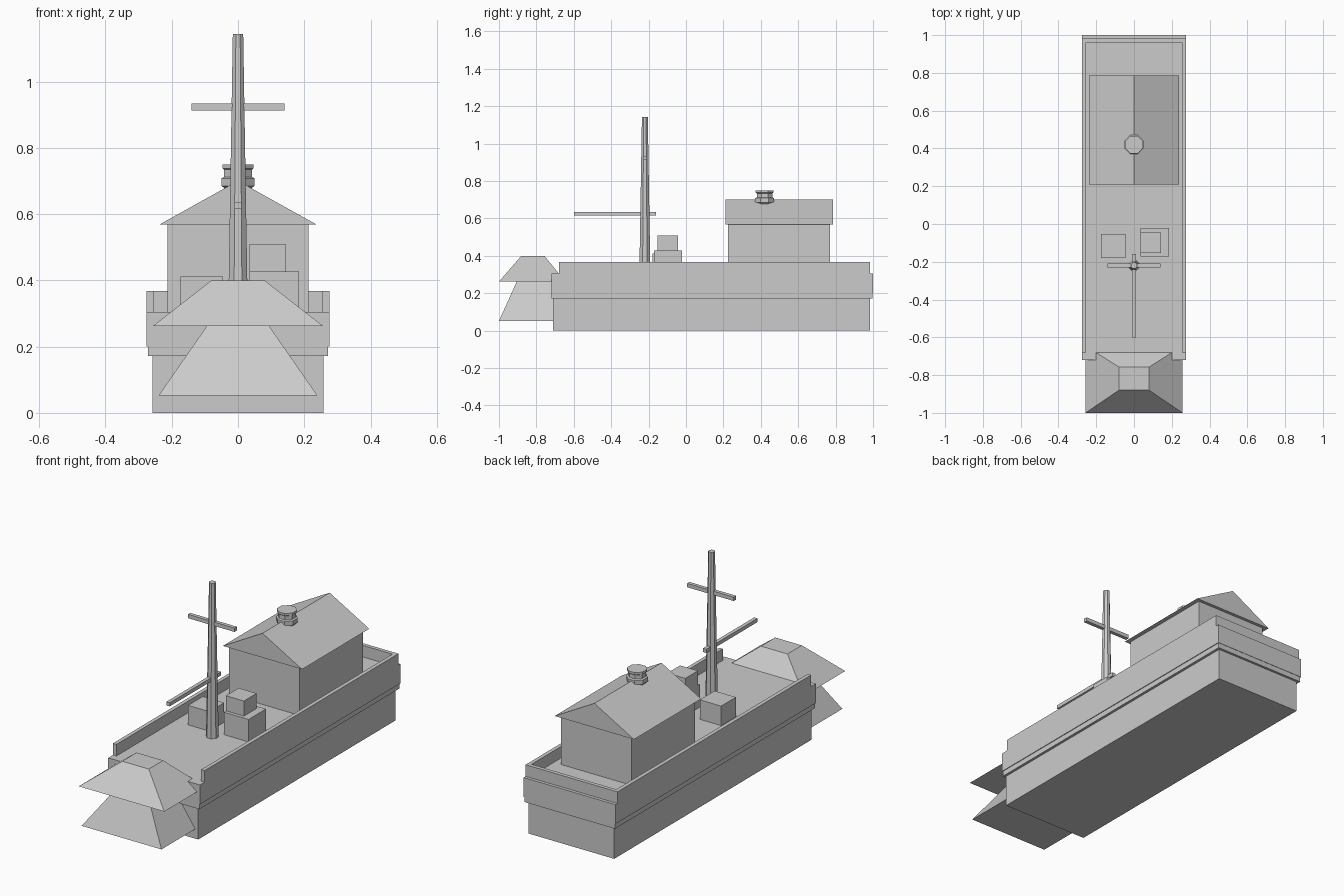
import bpy, math

if "Cube" in bpy.data.objects:
    bpy.data.objects.remove(bpy.data.objects["Cube"])


def mesh(name, verts, faces):
    me = bpy.data.meshes.new(name)
    me.from_pydata(verts, [], faces)
    me.validate()
    ob = bpy.data.objects.new(name, me)
    bpy.context.collection.objects.link(ob)
    return ob


def frustum(name, rect0, z0, rect1, z1):
    """Solid between two rectangles (x0, x1, y0, y1)."""
    verts = []
    for (a, b, c, d), z in ((rect0, z0), (rect1, z1)):
        verts += [(a, c, z), (b, c, z), (b, d, z), (a, d, z)]
    faces = [(3, 2, 1, 0), (4, 5, 6, 7)]
    faces += [(i, (i + 1) % 4, (i + 1) % 4 + 4, i + 4) for i in range(4)]
    return mesh(name, verts, faces)


def box(name, x0, x1, y0, y1, z0, z1):
    r = (x0, x1, y0, y1)
    return frustum(name, r, z0, r, z1)


def turned(name, profile, x, y, sides=8):
    """Faceted solid from (radius, z) rings."""
    verts, n = [], sides
    for r, z in profile:
        for i in range(n):
            a = 2 * math.pi * (i + 0.5) / n
            verts.append((x + r * math.cos(a), y + r * math.sin(a), z))
    faces = [tuple(reversed(range(n))),
             tuple(range(len(verts) - n, len(verts)))]
    for k in range(len(profile) - 1):
        for i in range(n):
            j = (i + 1) % n
            faces.append((k * n + i, k * n + j, (k + 1) * n + j, (k + 1) * n + i))
    return mesh(name, verts, faces)


# Hull
box("lower_hull", -0.258, 0.258, -0.71, 0.985, 0, 0.172)
box("hull_strake", -0.272, 0.272, -0.72, 0.998, 0.172, 0.20)
box("upper_hull", -0.276, 0.276, -0.72, 1.0, 0.20, 0.305)

# Railing, open at the bow
for side, s in (("left", -1), ("right", 1)):
    xs = sorted((s * 0.255, s * 0.276))
    box(side + "_rail", *xs, -0.68, 0.962, 0.305, 0.368)
box("stern_rail", -0.276, 0.276, 0.962, 0.983, 0.305, 0.368)

# Stacked bow blocks
frustum("bow_lower", (-0.24, 0.24, -1.0, -0.64), 0.052,
        (-0.094, 0.094, -0.905, -0.70), 0.262)
frustum("bow_upper", (-0.257, 0.257, -1.0, -0.645), 0.262,
        (-0.08, 0.08, -0.88, -0.757), 0.40)

# Cabin with gable roof
box("cabin_walls", -0.213, 0.213, 0.225, 0.77, 0.305, 0.568)
frustum("cabin_roof", (-0.238, 0.238, 0.21, 0.787), 0.568,
        (-0.0005, 0.0005, 0.21, 0.787), 0.70)

# Chimney
turned("chimney", [(0.046, 0.64), (0.046, 0.68), (0.054, 0.685), (0.054, 0.708),
                   (0.045, 0.712), (0.045, 0.734), (0.051, 0.738), (0.051, 0.75)],
       0, 0.42)

# Mast and spars
turned("mast", [(0.032, 0.305), (0.017, 1.143)], 0, -0.22)
box("yard", -0.14, 0.14, -0.23, -0.21, 0.913, 0.934)
box("boom", -0.01, 0.01, -0.60, -0.16, 0.615, 0.635)

# Deck cargo
box("left_crate", -0.174, -0.046, -0.18, -0.053, 0.305, 0.411)
box("right_crate", 0.035, 0.184, -0.172, -0.022, 0.305, 0.427)
box("top_crate", 0.035, 0.143, -0.153, -0.044, 0.427, 0.509)
